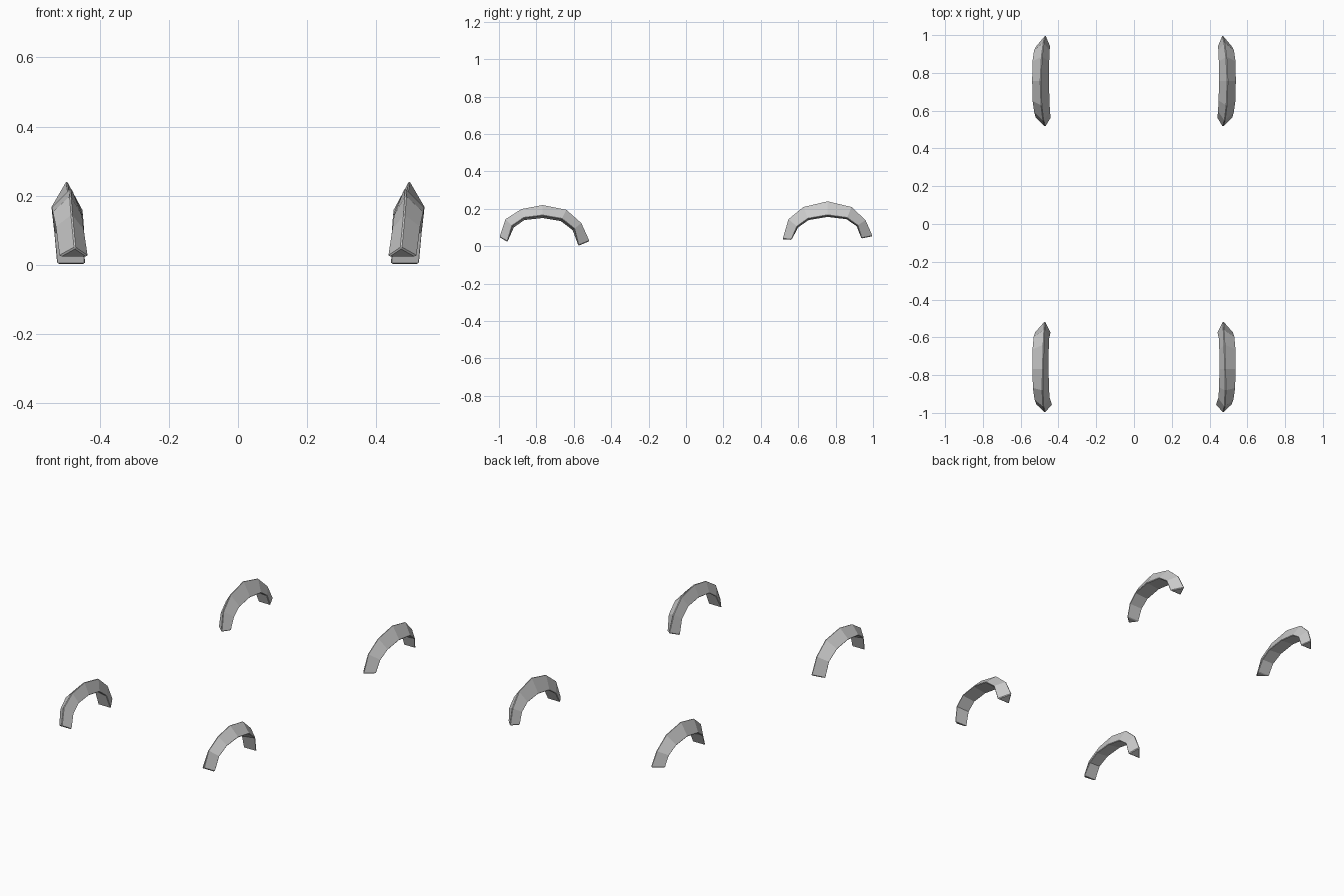
import bpy, bmesh
from mathutils import Vector

if "Cube" in bpy.data.objects:
    bpy.data.objects.remove(bpy.data.objects["Cube"])


def fender(name, ridge, lip, ridge_x, outer_x, inner_x, tilt):
    """Loft a triangular section along an arch; ridge and lip are (y, z) points."""
    bm = bmesh.new()
    rings = []
    last = len(ridge) - 1
    for i, (r, l) in enumerate(zip(ridge, lip)):
        r, l = Vector(r), Vector(l)
        t = 0.0 if i in (0, last) else tilt
        o = l.lerp(r, t)                # outer edge sits slightly higher
        r = l.lerp(r, 1.05)             # allowance for the bevel
        pts = ((ridge_x[i], *r), (outer_x[i], *o), (inner_x[i], *l))
        rings.append([bm.verts.new(p) for p in pts])
    for a, b in zip(rings, rings[1:]):
        for k in range(3):
            n = (k + 1) % 3
            bm.faces.new((a[k], a[n], b[n], b[k]))
    bm.faces.new(rings[0])
    bm.faces.new(rings[-1])
    bmesh.ops.recalc_face_normals(bm, faces=bm.faces)
    mesh = bpy.data.meshes.new(name)
    bm.to_mesh(mesh)
    bm.free()
    ob = bpy.data.objects.new(name, mesh)
    bpy.context.collection.objects.link(ob)
    # softened long edges, then the opposite side
    bev = ob.modifiers.new("bevel", 'BEVEL')
    bev.width = 0.004
    bev.segments = 1
    bev.limit_method = 'ANGLE'
    bev.angle_limit = 0.9
    mir = ob.modifiers.new("mirror", 'MIRROR')
    mir.use_axis[0] = True
    mir.use_mirror_merge = False
    return ob


# front pair of arches
fender("front_fenders",
       [(-.997, .048), (-.965, .144), (-.88, .198), (-.767, .219),
        (-.64, .194), (-.56, .123), (-.516, .027)],
       [(-.955, .023), (-.92, .10), (-.864, .139), (-.767, .150),
        (-.67, .134), (-.607, .086), (-.575, .002)],
       [.471, .480, .484, .482, .478, .474, .472],
       [.518, .529, .538, .541, .540, .534, .525],
       [.432, .444, .449, .450, .450, .447, .440],
       0.2)

# rear pair of arches
fender("rear_fenders",
       [(.516, .037), (.548, .144), (.628, .209), (.757, .239),
        (.885, .209), (.96, .139), (.998, .053)],
       [(.564, .034), (.60, .10), (.655, .139), (.757, .156),
        (.858, .144), (.912, .107), (.938, .041)],
       [.470, .480, .490, .495, .488, .478, .468],
       [.523, .531, .539, .541, .540, .532, .520],
       [.439, .443, .446, .448, .447, .445, .443],
       0.1)
